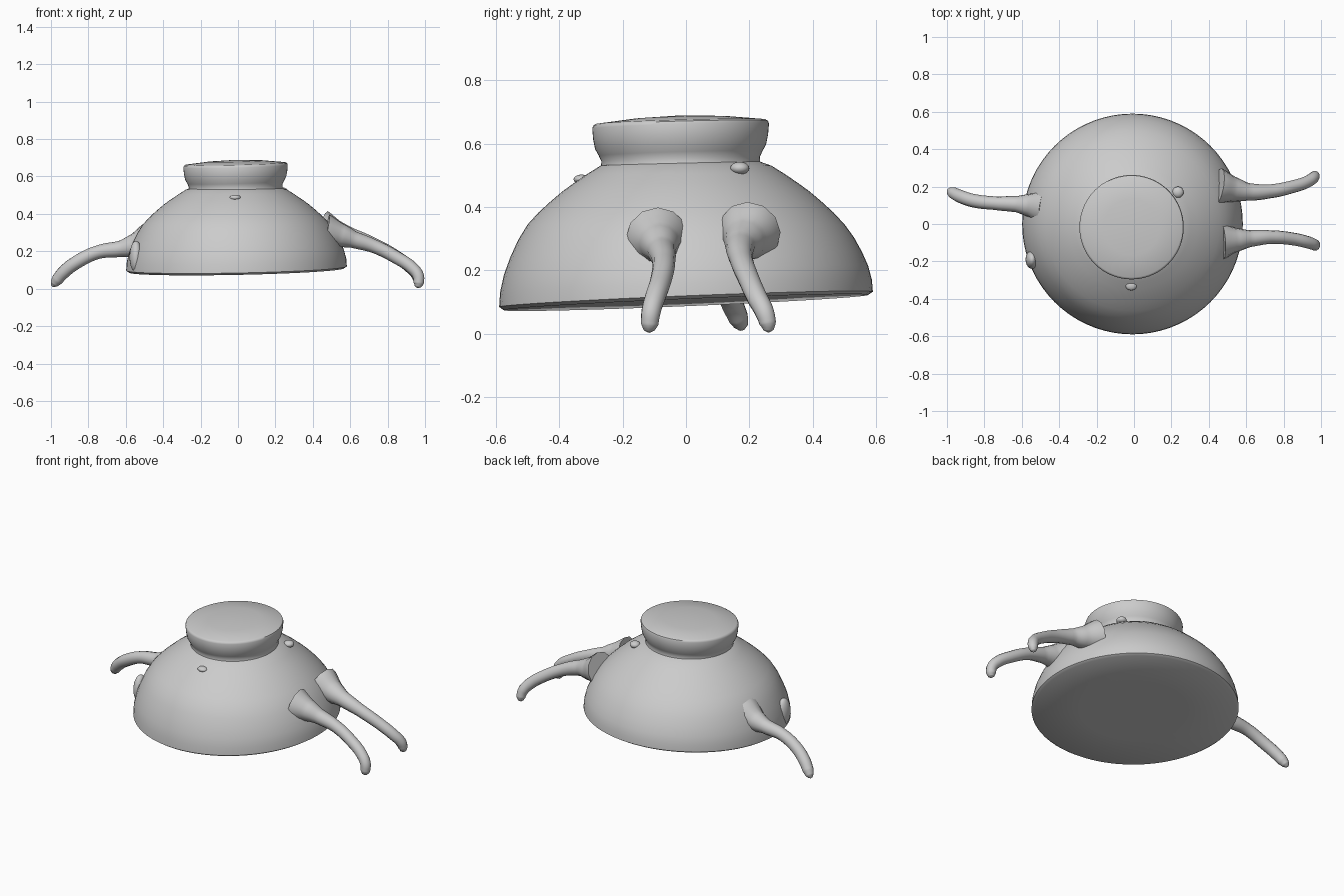
import bpy, bmesh, math
from mathutils import Vector

cube = bpy.data.objects.get("Cube")
if cube:
    bpy.data.objects.remove(cube, do_unlink=True)

# single clay grey material
clay = bpy.data.materials.new("clay_grey")
clay.use_nodes = True
clay.diffuse_color = (0.6, 0.6, 0.6, 1)
clay.node_tree.nodes["Principled BSDF"].inputs["Base Color"].default_value = (0.6, 0.6, 0.6, 1)


def finish(obj, angle=40):
    obj.data.materials.clear()
    obj.data.materials.append(clay)
    bpy.ops.object.select_all(action="DESELECT")
    obj.select_set(True)
    bpy.context.view_layer.objects.active = obj
    bpy.ops.object.shade_smooth_by_angle(angle=math.radians(angle))


def lathe(name, profile, centre, tilt, segments=72):
    """Turn a (radius, height) profile round z, then slant it with tilt(z)."""
    bm = bmesh.new()
    verts = [bm.verts.new((r, 0, z)) for r, z in profile]
    edges = [bm.edges.new(pair) for pair in zip(verts, verts[1:])]
    bmesh.ops.spin(bm, geom=verts + edges, cent=(0, 0, 0), axis=(0, 0, 1),
                   angle=math.tau, steps=segments)
    bmesh.ops.remove_doubles(bm, verts=bm.verts, dist=0.0005)
    for v in bm.verts:
        sx, sy = tilt(v.co.z)
        v.co.z += sx * v.co.x + sy * v.co.y
        v.co.x += centre[0]
        v.co.y += centre[1]
    bmesh.ops.recalc_face_normals(bm, faces=bm.faces)
    mesh = bpy.data.meshes.new(name)
    bm.to_mesh(mesh)
    bm.free()
    obj = bpy.data.objects.new(name, mesh)
    bpy.context.collection.objects.link(obj)
    finish(obj)
    return obj


def leg(name, points):
    """Tapered bent tube through (x, y, z, radius) points."""
    curve = bpy.data.curves.new(name, "CURVE")
    curve.dimensions = "3D"
    curve.bevel_depth = 1
    curve.bevel_resolution = 4
    curve.use_fill_caps = True
    spline = curve.splines.new("BEZIER")
    spline.resolution_u = 8
    spline.bezier_points.add(len(points) - 1)
    for bp, (x, y, z, r) in zip(spline.bezier_points, points):
        bp.co = (x, y, z)
        bp.radius = r
        bp.handle_left_type = bp.handle_right_type = "AUTO"
    obj = bpy.data.objects.new(name, curve)
    bpy.context.collection.objects.link(obj)
    bpy.ops.object.select_all(action="DESELECT")
    obj.select_set(True)
    bpy.context.view_layer.objects.active = obj
    bpy.ops.object.convert(target="MESH")
    finish(bpy.context.view_layer.objects.active, 60)


def lump(name, location, scale):
    bpy.ops.mesh.primitive_uv_sphere_add(segments=20, ring_count=12, radius=1, location=location)
    obj = bpy.context.object
    obj.name = name
    obj.scale = scale
    finish(obj, 60)


# domed body with a slanted flat underside
def body_tilt(z):
    w = max(0.0, min(1.0, 1 - (z - 0.1) / 0.25))
    return 0.02 * w, 0.042 * w


lathe("domed_body", [(0, 0.1), (0.3, 0.1), (0.575, 0.098), (0.59, 0.108), (0.587, 0.15),
                     (0.575, 0.2), (0.555, 0.25), (0.53, 0.3), (0.5, 0.345), (0.465, 0.383),
                     (0.43, 0.415), (0.39, 0.449), (0.35, 0.478), (0.31, 0.505),
                     (0.27, 0.53), (0.2, 0.555), (0, 0.56)], (-0.008, 0), body_tilt)

# flared collar with a slightly domed top
lathe("top_collar", [(0, 0.5), (0.262, 0.5), (0.252, 0.53), (0.25, 0.55), (0.258, 0.568),
                     (0.27, 0.59), (0.276, 0.62), (0.279, 0.655), (0.276, 0.664),
                     (0.268, 0.669), (0.15, 0.682), (0, 0.689)],
      (-0.013, -0.017), lambda z: (0.025, 0.028))

# two legs on the left side, one on the right
leg("left_front_leg", [(0.47, -0.09, 0.30, 0.10), (0.545, -0.085, 0.285, 0.065),
                       (0.62, -0.078, 0.262, 0.045), (0.73, -0.07, 0.226, 0.036),
                       (0.85, -0.08, 0.165, 0.034), (0.93, -0.098, 0.112, 0.033),
                       (0.963, -0.11, 0.07, 0.031), (0.966, -0.115, 0.03, 0.028),
                       (0.963, -0.116, 0.011, 0.018), (0.962, -0.116, 0.003, 0.003)])
leg("left_back_leg", [(0.45, 0.2, 0.32, 0.10), (0.53, 0.185, 0.295, 0.068),
                      (0.61, 0.172, 0.275, 0.047), (0.73, 0.175, 0.232, 0.037),
                      (0.85, 0.2, 0.168, 0.034), (0.925, 0.225, 0.112, 0.033),
                      (0.958, 0.247, 0.07, 0.031), (0.966, 0.258, 0.033, 0.027),
                      (0.965, 0.26, 0.012, 0.017), (0.964, 0.26, 0.004, 0.003)])
leg("right_leg", [(-0.48, 0.09, 0.25, 0.10), (-0.56, 0.1, 0.228, 0.062),
                  (-0.63, 0.106, 0.213, 0.043), (-0.75, 0.112, 0.195, 0.036),
                  (-0.86, 0.125, 0.143, 0.036), (-0.93, 0.148, 0.09, 0.035),
                  (-0.965, 0.165, 0.05, 0.032), (-0.981, 0.173, 0.028, 0.024),
                  (-0.989, 0.176, 0.015, 0.012), (-0.991, 0.177, 0.011, 0.003)])

# small lumps in the hand-shaped surface
lump("side_lump", (-0.545, -0.19, 0.17), (0.035, 0.05, 0.085))
lump("shoulder_lump", (0.235, 0.17, 0.522), (0.03, 0.03, 0.02))
lump("front_lump", (-0.015, -0.33, 0.487), (0.03, 0.025, 0.015))
